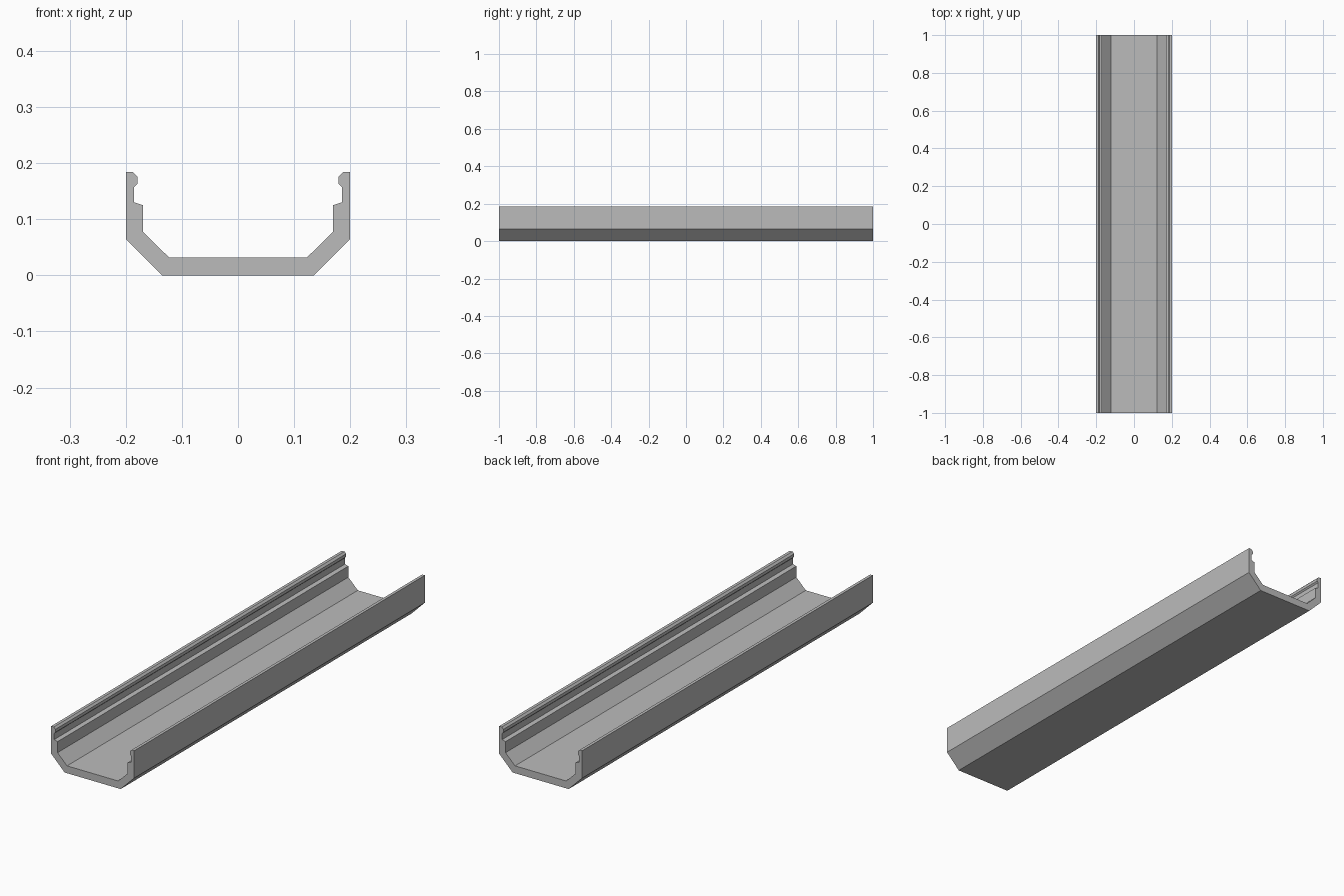
import bpy
import bmesh

cube = bpy.data.objects.get("Cube")
if cube:
    bpy.data.objects.remove(cube, do_unlink=True)

LENGTH = 2.0

# Plain grey material
grey = bpy.data.materials.new("plain grey")
grey.use_nodes = True
colour = (0.5, 0.5, 0.5, 1)
grey.diffuse_color = colour
grey.node_tree.nodes["Principled BSDF"].inputs["Base Color"].default_value = colour

# Left half of the cross-section: underside, outer wall, clip lip, inner wall, floor
half = [
    (0.135, 0), (0.2, 0.065), (0.2, 0.184),
    (0.187, 0.184), (0.179, 0.176), (0.179, 0.163), (0.185, 0.157),
    (0.185, 0.13), (0.169, 0.125), (0.169, 0.077), (0.123, 0.032),
]
profile = half + [(-x, z) for x, z in reversed(half)]

# Channel: the mirrored section extruded along its length
bm = bmesh.new()
section = bm.faces.new([bm.verts.new((x, -LENGTH / 2, z)) for x, z in profile])
extruded = bmesh.ops.extrude_face_region(bm, geom=[section], use_keep_orig=True)
end_verts = [v for v in extruded["geom"] if isinstance(v, bmesh.types.BMVert)]
bmesh.ops.translate(bm, verts=end_verts, vec=(0, LENGTH, 0))
bmesh.ops.recalc_face_normals(bm, faces=bm.faces)

mesh = bpy.data.meshes.new("channel")
bm.to_mesh(mesh)
bm.free()
mesh.materials.append(grey)
channel = bpy.data.objects.new("channel", mesh)
bpy.context.collection.objects.link(channel)
